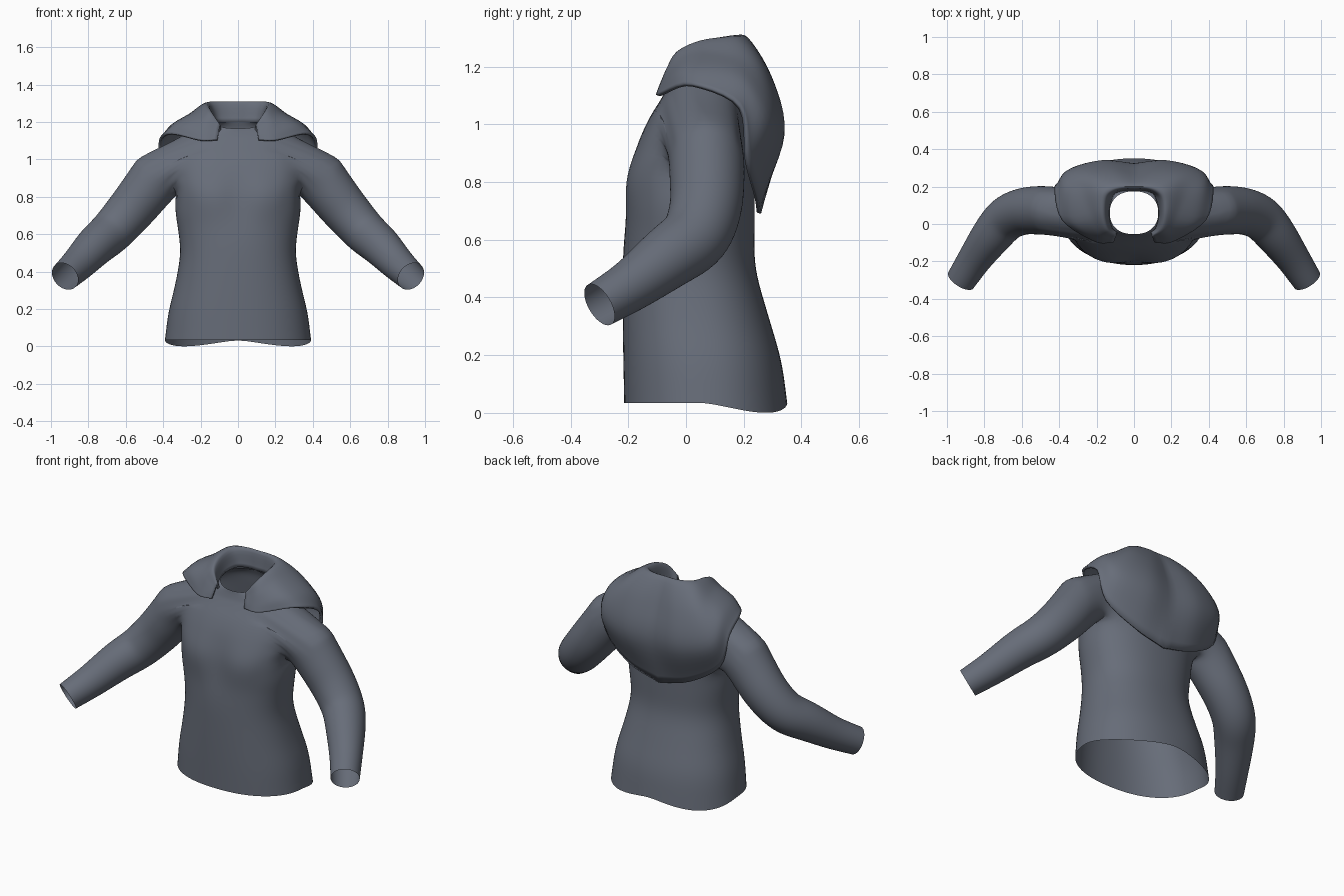
import bpy, bmesh
from math import sin, cos, pi, atan2, exp
from mathutils import Vector

if "Cube" in bpy.data.objects:
    bpy.data.objects.remove(bpy.data.objects["Cube"])

cloth = bpy.data.materials.new("slate grey cloth")
cloth.use_nodes = True
SLATE = (0.135, 0.152, 0.19, 1)
cloth.diffuse_color = SLATE
cloth.node_tree.nodes["Principled BSDF"].inputs["Base Color"].default_value = SLATE


def spline(keys, steps):
    """Smooth curve that passes through every key."""
    keys = [Vector(k) for k in keys]
    pts = [keys[0] * 2 - keys[1]] + keys + [keys[-1] * 2 - keys[-2]]
    out = []
    for a, b, c, d in zip(pts, pts[1:], pts[2:], pts[3:]):
        for i in range(steps):
            t = i / steps
            out.append((b * 2 + (c - a) * t + (a * 2 - b * 5 + c * 4 - d) * t * t
                        + (b * 3 - a - c * 3 + d) * t ** 3) / 2)
    return out + [keys[-1]]


def add_faces(bm, rows, closed):
    n = len(rows[0])
    for low, high in zip(rows, rows[1:]):
        for i in range(n if closed else n - 1):
            j = (i + 1) % n
            bm.faces.new((low[i], low[j], high[j], high[i]))


def finish(bm, name):
    bmesh.ops.recalc_face_normals(bm, faces=bm.faces)
    mesh = bpy.data.meshes.new(name)
    bm.to_mesh(mesh)
    bm.free()
    mesh.materials.append(cloth)
    obj = bpy.data.objects.new(name, mesh)
    bpy.context.collection.objects.link(obj)
    bpy.ops.object.select_all(action="DESELECT")
    obj.select_set(True)
    bpy.context.view_layer.objects.active = obj
    bpy.ops.object.shade_smooth_by_angle(angle=1)
    return obj


# Torso: rings given as height, half width, front depth, back depth
SIDES = 40
TORSO = [(0, .392, -.215, .352), (.18, .372, -.218, .33), (.34, .335, -.22, .285),
         (.5, .31, -.22, .242), (.65, .325, -.217, .238), (.8, .352, -.222, .238),
         (.92, .38, -.18, .235), (1.02, .385, -.13, .215), (1.1, .34, -.08, .2),
         (1.16, .24, -.062, .19), (1.2, .13, -.055, .175)]


def rounded(v):
    return abs(v) ** .88 * (1 if v > 0 else -1)


bm = bmesh.new()
rows = []
for z, half, front, back in spline(TORSO, 3):
    row = []
    for i in range(SIDES):
        a = 2 * pi * i / SIDES
        c, s = cos(a), sin(a)
        x = half * rounded(c)
        y = (front + back) / 2 + (back - front) / 2 * rounded(s)
        # wavy hem, chest shape and dipped front neckline
        hem = (.035 - .07 * max(0, s) * abs(c)) * max(0, 1 - z / .2)
        if s < 0:
            chest = exp(-((z - .8) / .13) ** 2)
            y += chest * .03 * exp(-(x / .08) ** 2) * -s
        dip = -.035 * max(0, -s) * max(0, (z - 1.1) / .1)
        row.append(bm.verts.new((x, y, z + hem + dip)))
    rows.append(row)
add_faces(bm, rows, True)

# Armholes: open the sides of the torso between armpit and shoulder
hole = []
for f in bm.faces:
    p = f.calc_center_median()
    if .8 < p.z < 1.11 and abs(p.x) > .2 and -.085 < p.y < .17:
        hole.append(f)
bmesh.ops.delete(bm, geom=hole, context="FACES")


def armhole_loop(side):
    """Ordered vertices around one armhole."""
    edges = [e for e in bm.edges if e.is_boundary
             and all(v.co.x * side > .1 and .7 < v.co.z < 1.15 for v in e.verts)]
    loop = list(edges[0].verts)
    while True:
        step = [e.other_vert(loop[-1]) for e in edges if loop[-1] in e.verts]
        step = [v for v in step if v is not loop[-2]]
        if step[0] is loop[0]:
            return loop
        loop.append(step[0])


# Sleeves: tubes grown from the armholes along a bent arm path
ARM = [(.42, .07, .92), (.5, .073, .82), (.59, .068, .71), (.68, .03, .61),
       (.76, -.06, .54), (.85, -.185, .445), (.925, -.3, .375)]
RADII = [(.132, .145), (.13, .135), (.125, .126), (.12, .117), (.11, .108),
         (.09, .092), (.08, .08)]
path = spline(ARM, 3)
radii = spline(RADII, 3)
for side in (1, -1):
    loop = armhole_loop(side)
    n = len(loop)
    sleeve = [loop]
    for k, (p, r) in enumerate(zip(path, radii)):
        t = (path[min(k + 1, len(path) - 1)] - path[max(k - 1, 0)]).normalized()
        up = Vector((.75, 0, .66))
        up = (up - t * up.dot(t)).normalized()
        across = t.cross(up)
        if k == 0:
            # line the tube up with the armhole and find its winding
            ang = []
            for v in loop:
                d = Vector((v.co.x * side, v.co.y, v.co.z)) - p
                ang.append(atan2(d.dot(up), d.dot(across)))
            turn = sum((b - a + pi) % (2 * pi) - pi for a, b in zip(ang, ang[1:] + ang[:1]))
            sign = 1 if turn > 0 else -1
            offs = [a - sign * 2 * pi * i / n for i, a in enumerate(ang)]
            start = atan2(sum(map(sin, offs)), sum(map(cos, offs)))
        ring = []
        for i in range(n):
            a = start + sign * 2 * pi * i / n
            q = p + across * (r[0] * cos(a)) + up * (r[1] * sin(a))
            ring.append(bm.verts.new((q.x * side, q.y, q.z)))
        sleeve.append(ring)
    add_faces(bm, sleeve, True)

# Relax the shoulder seams
seam = [v for v in bm.verts if .25 < abs(v.co.x) < .48 and .72 < v.co.z < 1.16]
for _ in range(4):
    bmesh.ops.smooth_vert(bm, verts=seam, factor=.5, use_axis_x=True,
                          use_axis_y=True, use_axis_z=True)
body = finish(bm, "torso_and_sleeves")
body.modifiers.new("smooth_cloth", "SUBSURF").levels = 1

# Hood: half of it from front edge to back centre, each column from
# the inside of the collar over the rim to the lower edge
HOOD = [
    [(.09, -.04, 1.15), (.095, -.062, 1.185), (.1, -.075, 1.165), (.105, -.09, 1.135), (.11, -.1, 1.105)],
    [(.115, -.02, 1.17), (.14, -.03, 1.25), (.18, -.055, 1.21), (.2, -.08, 1.15), (.21, -.095, 1.105)],
    [(.13, .05, 1.19), (.16, .05, 1.288), (.23, .035, 1.25), (.32, .01, 1.195), (.385, .02, 1.14)],
    [(.12, .12, 1.2), (.16, .14, 1.305), (.27, .17, 1.235), (.37, .19, 1.16), (.425, .19, 1.06)],
    [(.1, .16, 1.2), (.13, .18, 1.31), (.25, .26, 1.2), (.36, .285, 1.03), (.38, .215, .87)],
    [(.05, .175, 1.2), (.07, .2, 1.31), (.13, .295, 1.17), (.18, .34, .97), (.2, .25, .745)],
    [(0, .175, 1.2), (0, .2, 1.31), (0, .275, 1.17), (0, .325, .96), (0, .26, .69)],
]
bm = bmesh.new()
columns = [spline(col, 6) for col in HOOD]
strips = [spline(line, 5) for line in zip(*columns)]
add_faces(bm, [[bm.verts.new(p) for p in line] for line in strips], False)
hood = finish(bm, "hood")
mirror = hood.modifiers.new("mirror", "MIRROR")
mirror.use_clip = True
shell = hood.modifiers.new("cloth_thickness", "SOLIDIFY")
shell.thickness = .015
shell.offset = -1
